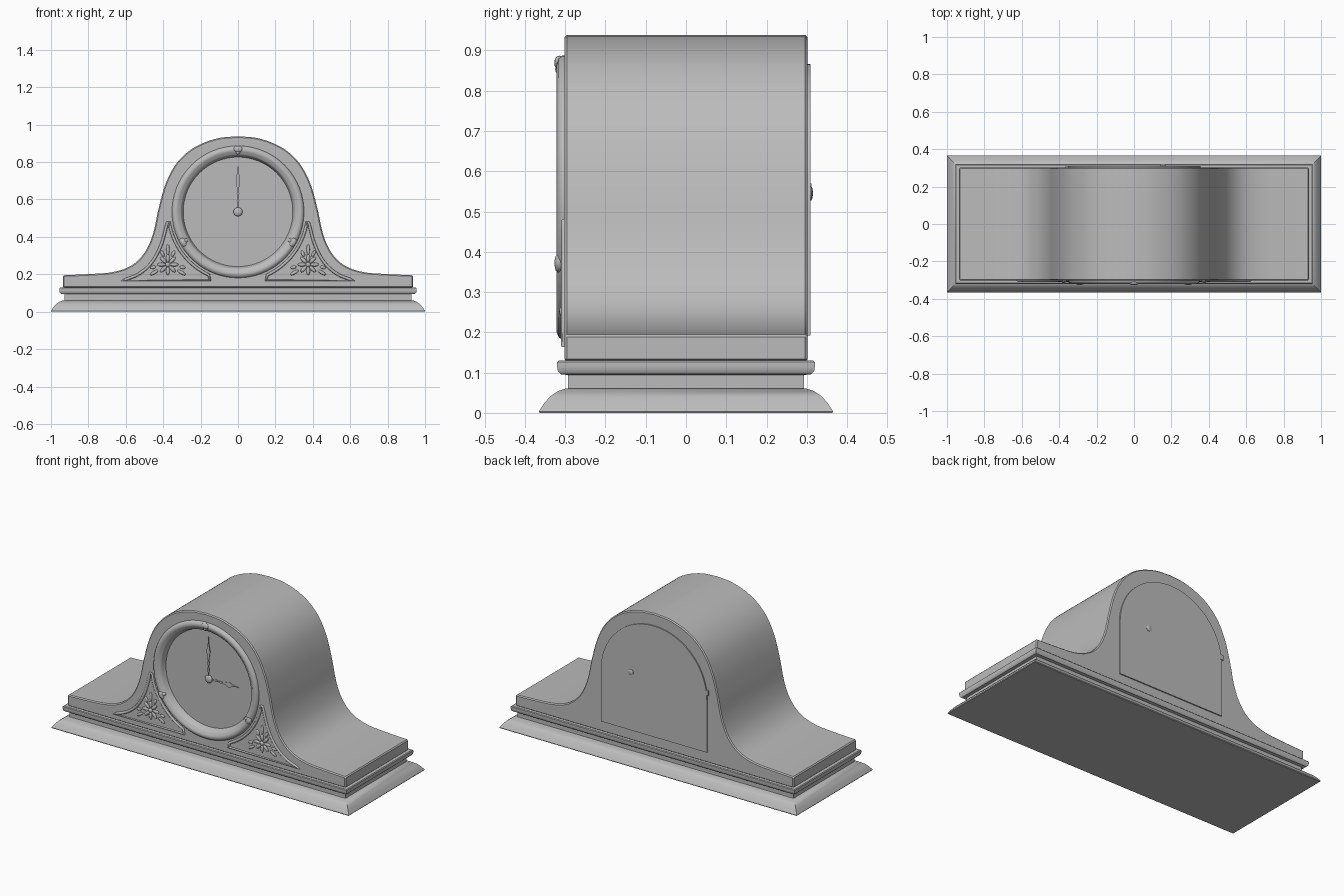
import bpy, bmesh, math
from mathutils import Matrix, Vector

if "Cube" in bpy.data.objects:
    bpy.data.objects.remove(bpy.data.objects["Cube"])

grey = bpy.data.materials.new("plain_grey")
grey.diffuse_color = (0.5, 0.5, 0.5, 1)
grey.use_nodes = True
grey.node_tree.nodes["Principled BSDF"].inputs["Base Color"].default_value = grey.diffuse_color
DZ = 0.534  # dial centre height


def finish(obj, angle=35):
    """Apply modifiers, shade and colour one part."""
    bpy.ops.object.select_all(action='DESELECT')
    obj.select_set(True)
    bpy.context.view_layer.objects.active = obj
    bpy.ops.object.convert(target='MESH')
    obj = bpy.context.view_layer.objects.active
    bpy.ops.object.shade_smooth_by_angle(angle=math.radians(angle))
    obj.data.materials.clear()
    obj.data.materials.append(grey)
    return obj


def make(name, bm):
    bmesh.ops.recalc_face_normals(bm, faces=bm.faces)
    me = bpy.data.meshes.new(name)
    bm.to_mesh(me)
    bm.free()
    obj = bpy.data.objects.new(name, me)
    bpy.context.collection.objects.link(obj)
    return obj


def loft(name, rings, caps=True):
    bm = bmesh.new()
    vs = [[bm.verts.new(p) for p in r] for r in rings]
    n = len(vs[0])
    for a, b in zip(vs, vs[1:]):
        for i in range(n):
            j = (i + 1) % n
            bm.faces.new((a[i], a[j], b[j], b[i]))
    if caps:
        bm.faces.new(vs[0])
        bm.faces.new(vs[-1])
    return make(name, bm)


def prism(name, pts, y0, y1):
    return loft(name, [[(x, y, z) for x, z in pts] for y in (y0, y1)])


def lathe(name, prof, cx, cz, n=96, caps=True):
    """Turn (radius, y) points about an axis along y."""
    return loft(name, [[(cx + r * math.cos(2 * math.pi * i / n), y,
                         cz + r * math.sin(2 * math.pi * i / n)) for i in range(n)]
                       for r, y in prof], caps)


def blobs(name, items, seg=16):
    """Ellipsoids joined in one part: (x, y, z, sx, sy, sz, turn about y)."""
    bm = bmesh.new()
    for x, y, z, sx, sy, sz, a in items:
        m = (Matrix.Translation((x, y, z)) @ Matrix.Rotation(a, 4, 'Y')
             @ Matrix.Diagonal((sx, sy, sz, 1)))
        bmesh.ops.create_uvsphere(bm, u_segments=seg, v_segments=seg // 2, radius=1, matrix=m)
    return finish(make(name, bm), 60)


def smooth_path(pts, k=5):
    """Catmull-Rom through the points."""
    p = [Vector(q) for q in pts]
    p = [2 * p[0] - p[1]] + p + [2 * p[-1] - p[-2]]
    out = []
    for a, b, c, d in zip(p, p[1:], p[2:], p[3:]):
        for i in range(k):
            t = i / k
            out.append(tuple(0.5 * (2 * b + (c - a) * t + (2 * a - 5 * b + 4 * c - d) * t * t
                                    + (3 * b - a - 3 * c + d) * t ** 3)))
    return out + [tuple(p[-2])]


# Stepped base moulding with mitred corners
base = [(.363, 0), (.365, .004), (.352, .024), (.337, .041), (.318, .054), (.298, .061),
        (.293, .061), (.293, .094), (.311, .096), (.318, .103), (.32, .114), (.32, .126),
        (.316, .130), (.29, .131)]
finish(loft("base_moulding", [[(sx * (h + .635), sy * h, z) for sx, sy in
                               ((-1, -1), (1, -1), (1, 1), (-1, 1))] for h, z in base]))

# Hump-shaped case with a round recess for the dial
half = smooth_path([(0, .938), (.1, .929), (.2, .896), (.28, .845), (.345, .77), (.392, .67),
                    (.425, .55), (.455, .415), (.5, .315), (.57, .247), (.67, .212),
                    (.8, .201), (.935, .195)])
outline = half + [(.935, .128), (-.935, .128)] + [(-x, z) for x, z in half[:0:-1]]
case = prism("case", outline, -.302, .302)
cutter = lathe("dial_cutter", [(.305, -.4), (.305, -.268)], 0, DZ)
cutter.hide_render = True
bev = case.modifiers.new("edge", 'BEVEL')
bev.width, bev.segments, bev.limit_method = .006, 1, 'ANGLE'
bev.angle_limit = math.radians(45)
cut = case.modifiers.new("recess", 'BOOLEAN')
cut.object, cut.operation, cut.solver = cutter, 'DIFFERENCE', 'EXACT'
finish(case, 30)
bpy.data.objects.remove(cutter)

# Bezel ring and dial
finish(lathe("bezel", [(.353, -.298), (.353, -.307), (.346, -.316), (.334, -.321), (.321, -.318),
                       (.313, -.311), (.306, -.309), (.302, -.303), (.292, -.272)],
             0, DZ, caps=False), 50)
finish(lathe("dial", [(.304, -.274), (.304, -.266)], 0, DZ))

# Three shell clasps on the bezel
for name, ang in (("top", 90), ("left", 209), ("right", 331)):
    a = math.radians(ang)
    ux, uz = math.cos(a), math.sin(a)
    cx, cz = .335 * ux, DZ + .335 * uz
    turn = math.pi / 2 - a
    items = [(cx, -.315, cz, .024, .012, .018, turn)]
    for off, r in ((-.014, 0), (.014, 0), (0, -.016)):
        items.append((cx + r * ux - off * uz, -.313, cz + r * uz + off * ux,
                      .011, .012, .013, turn))
    blobs("clasp_" + name, items)

# Hands: beads, a diamond and a slim tip
def hand(name, start, end, wide, y, upright):
    span = end - start
    prof = [(0, .004), (.1, .002), (.18, .007), (.26, .002), (.34, .007), (.42, .003),
            (.5, .007), (.64, wide), (.78, .006), (.86, .002), (1, .001)]
    side = [(start + t * span, w) for t, w in prof]
    loop = side + [(t, -w) for t, w in side[::-1]]
    pts = [(w, DZ + t) if upright else (t, DZ + w) for t, w in loop]
    finish(prism(name, pts, y, y + .004))


hand("minute_hand", .015, .255, .012, -.286, True)
hand("hour_hand", .015, .2, .017, -.281, False)
blobs("hand_hub", [(0, -.282, DZ, .024, .012, .024, 0)], 24)

# Corner ornaments: raised three-sided frames with a flower inside
for s, side in ((-1, "left"), (1, "right")):
    arc = [(.372 * math.cos(math.radians(d)), DZ + .372 * math.sin(math.radians(d)))
           for d in range(351, 293, -4)]
    path = [(.378, .476)] + arc + [(.15, .168), (.62, .165)]
    path += smooth_path([(.62, .165), (.53, .202), (.46, .265), (.41, .36), (.378, .476)])[1:-1]
    cu = bpy.data.curves.new("frame", 'CURVE')
    cu.dimensions = '3D'
    cu.bevel_depth, cu.bevel_resolution = .008, 2
    sp = cu.splines.new('POLY')
    sp.points.add(len(path) - 1)
    for p, (x, z) in zip(sp.points, path):
        p.co = (s * x, -.302, z, 1)
    sp.use_cyclic_u = True
    ob = bpy.data.objects.new("corner_frame_" + side, cu)
    bpy.context.collection.objects.link(ob)
    finish(ob, 50)

    fx, fz = s * .375, .252
    items = [(fx, -.305, fz, .013, .010, .013, 0)]
    for i in range(8):                       # petals
        a = i * math.pi / 4
        items.append((fx + .034 * math.sin(a), -.303, fz + .034 * math.cos(a),
                      .010, .007, .023, a))
    for a, d, l in ((0, .08, .03), (2.1, .085, .025), (-2.1, .085, .025),
                    (.45, .065, .018), (-.45, .065, .018), (1.75, .08, .016), (-1.75, .08, .016)):
        items.append((fx + d * math.sin(a), -.302, fz + d * math.cos(a), .009, .006, l, a))
    blobs("corner_flower_" + side, items, 12)

# Arched back door with knob and latch
arch = [(.356 * math.cos(math.pi * i / 48), .51 + .356 * math.sin(math.pi * i / 48))
        for i in range(49)]
finish(prism("back_door", arch + [(-.356, .192), (.356, .192)], .295, .309))
finish(lathe("door_knob", [(.018, .305), (.018, .311), (.012, .314), (.005, .315)], .155, .545, 24))
finish(prism("door_latch", [(-.365, .54), (-.345, .54), (-.345, .57), (-.365, .57)], .3, .311))
